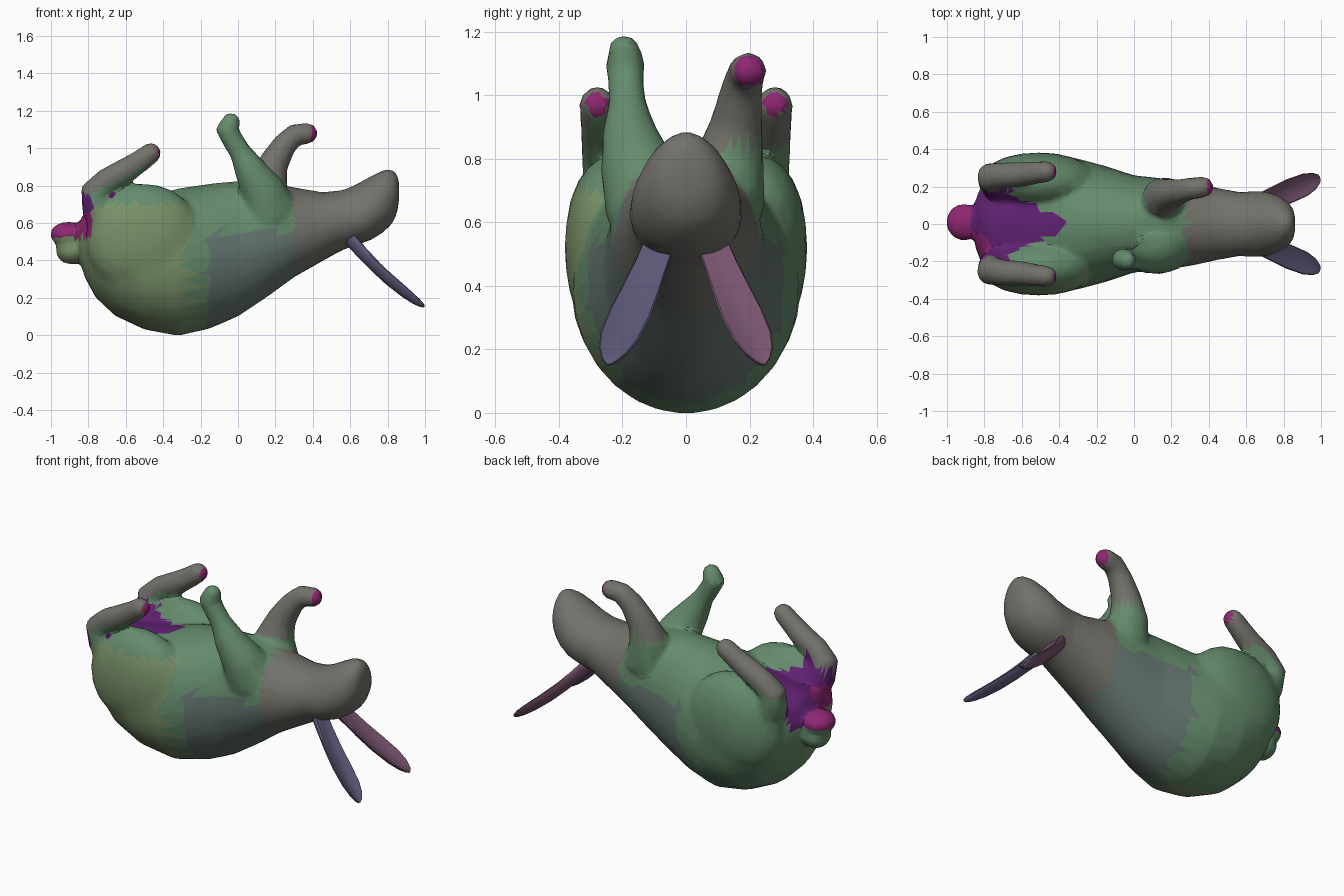
import bpy, bmesh, math
from mathutils import Vector

if "Cube" in bpy.data.objects:
    bpy.data.objects.remove(bpy.data.objects["Cube"])


def material(name, rgb):
    m = bpy.data.materials.new(name)
    m.diffuse_color = (*rgb, 1)
    m.use_nodes = True
    m.node_tree.nodes["Principled BSDF"].inputs["Base Color"].default_value = m.diffuse_color
    return m


def bridge(bm, rings):
    """Skin a list of point rings and close both ends."""
    vs = [[bm.verts.new(p) for p in r] for r in rings]
    n = len(vs[0])
    faces = [bm.faces.new(vs[0]), bm.faces.new(vs[-1][::-1])]
    for a, b in zip(vs, vs[1:]):
        for i in range(n):
            j = (i + 1) % n
            faces.append(bm.faces.new((a[i], b[i], b[j], a[j])))
    bmesh.ops.recalc_face_normals(bm, faces=faces)


def angles(n):
    return [2 * math.pi * i / n for i in range(n)]


def limb(bm, pts, n=16):
    """Round tube through (x, y, z, radius) points with domed ends."""
    P = [Vector(p[:3]) for p in pts]
    R = [p[3] for p in pts]
    rows = []
    for i, p in enumerate(P):
        t = (P[min(i + 1, len(P) - 1)] - P[max(i - 1, 0)]).normalized()
        dome = [math.radians(a) for a in (25, 50, 75)]
        if i == 0:
            rows += [(p - t * R[0] * math.sin(a), t, R[0] * math.cos(a)) for a in dome[::-1]]
        rows.append((p, t, R[i]))
        if i == len(P) - 1:
            rows += [(p + t * R[i] * math.sin(a), t, R[i] * math.cos(a)) for a in dome]
    rings = []
    for p, t, r in rows:
        u = Vector((0, 1, 0))
        u = (u - t * u.dot(t)).normalized()
        v = t.cross(u)
        rings.append([p + u * r * math.cos(a) + v * r * math.sin(a) for a in angles(n)])
    bridge(bm, rings)


def ball(bm, centre, radii, power=2.0):
    """Ellipsoid; power above 2 makes it boxier."""
    for v in bmesh.ops.create_icosphere(bm, subdivisions=3, radius=1)["verts"]:
        k = sum(abs(a) ** power for a in v.co) ** (-1 / power)
        v.co = Vector(centre) + Vector([a * k * b for a, b in zip(v.co, radii)])


def finish(name, bm, mats):
    me = bpy.data.meshes.new(name)
    bm.to_mesh(me)
    bm.free()
    ob = bpy.data.objects.new(name, me)
    bpy.context.collection.objects.link(ob)
    for m in mats:
        me.materials.append(m)
    return ob


def bake_modifiers(ob):
    dg = bpy.context.evaluated_depsgraph_get()
    me = bpy.data.meshes.new_from_object(ob.evaluated_get(dg))
    ob.modifiers.clear()
    ob.data = me


def shade(ob, deg):
    bpy.ops.object.select_all(action='DESELECT')
    ob.select_set(True)
    bpy.context.view_layer.objects.active = ob
    bpy.ops.object.shade_smooth_by_angle(angle=math.radians(deg))


green = material("green", (0.13, 0.26, 0.15))
rump = material("rump", (0.19, 0.28, 0.14))
grey = material("chest_grey", (0.13, 0.18, 0.16))
mauve = material("head_mauve", (0.17, 0.165, 0.145))
purple = material("purple", (0.12, 0.015, 0.17))
magenta = material("magenta", (0.28, 0.02, 0.17))
slate = material("ear_slate", (0.11, 0.10, 0.19))
plum = material("ear_plum", (0.19, 0.09, 0.16))

body = bmesh.new()

# torso, neck and head: x, bottom, top, half width (head is egg shaped in section)
torso = [(-.85, .42, .60, .12), (-.82, .31, .66, .20), (-.76, .20, .685, .265),
         (-.66, .105, .70, .325), (-.5, .03, .73, .36), (-.32, -.004, .785, .355),
         (-.15, .035, .81, .31), (0, .10, .825, .26), (.15, .20, .82, .245),
         (.3, .31, .79, .225), (.45, .395, .765, .192), (.56, .455, .775, .172),
         (.64, .485, .81, .175), (.71, .508, .85, .172), (.77, .545, .88, .152),
         (.82, .59, .888, .12), (.85, .65, .865, .085), (.862, .72, .82, .035)]
bridge(body, [[Vector((x, w * math.cos(a) * (1 - (.15 if x > .6 else 0) * math.sin(a)),
                       (lo + hi) / 2 + (hi - lo) / 2 * math.sin(a)))
               for a in angles(28)] for x, lo, hi, w in torso])

# thighs, hind feet
for s in (-1, 1):
    ball(body, (-.51, s * .23, .52), (.305, .152, .29), 2.15)
    limb(body, [(-.68, s * .21, .60, .12), (-.75, s * .235, .69, .092),
                (-.768, s * .25, .765, .077), (-.70, s * .26, .825, .07),
                (-.60, s * .265, .88, .067), (-.52, s * .275, .933, .06),
                (-.467, s * .28, .972, .057)])

# front legs, each in its own pose
limb(body, [(.17, -.11, .66, .15), (.13, -.155, .78, .117), (.062, -.18, .89, .085),
            (.012, -.185, .98, .059), (-.035, -.19, 1.055, .058), (-.06, -.19, 1.10, .063),
            (-.037, -.195, 1.14, .051)])
limb(body, [(.17, .11, .68, .143), (.155, .14, .81, .108), (.19, .16, .92, .081),
            (.25, .175, 1.02, .066), (.305, .19, 1.072, .06), (.37, .197, 1.078, .057)])

# tail
ball(body, (-.91, .01, .54), (.095, .1, .067))
ball(body, (-.89, .01, .455), (.085, .09, .078))

rabbit = finish("rabbit_body", body, [green, rump, grey, mauve, purple, magenta])

# fuse the parts into one skin, soften the joins, then facet
m = rabbit.modifiers.new("fuse", 'REMESH')
m.mode = 'VOXEL'
m.voxel_size = 0.014
m = rabbit.modifiers.new("soften", 'SMOOTH')
m.factor, m.iterations = 0.5, 8
m = rabbit.modifiers.new("facet", 'DECIMATE')
m.ratio = 0.09
bake_modifiers(rabbit)


def patch(c):
    """Colour slot for a face centre."""
    x, y, z = c
    if x < -.38 and z > max(.74, .81 + .5 * (x + .68)):
        if x > -.43:
            return 5
        if x < -.7 or z > .825:
            return 3
    if x > .39 and z > 1:
        return 5
    if y > .02 and z > .84 and x < .5:
        return 3
    if x > .3 + .1 * (.6 - z):
        return 3
    if x < -.66 and z > .52 and y < .18 and abs(y) < .3 + .3 * (x < -.78):
        return 5 if y < -.05 and x < -.7 and z < .66 or x < -.87 else 4
    if x < -.38 and z > .58 and abs(y) < .19 - .4 * max(0, x + .75):
        return 4
    if x < -.25 and z < .7:
        return 1 if y < 0 else 0
    if -.18 < x and z < .55:
        return 2
    return 0


for p in rabbit.data.polygons:
    p.material_index = patch(p.center)
shade(rabbit, 25)

# ears: long cupped blades
for s, side, mat in ((-1, "left", slate), (1, "right", plum)):
    a0, a1 = Vector((.585, s * .075, .54)), Vector((.988, s * .243, .158))
    d = (a1 - a0).normalized()
    w = Vector((0, 1, 0))
    w = (w - d * w.dot(d)).normalized()
    n = d.cross(w)
    if n.z < 0:
        n = -n
    rings = []
    for t, hw, th in ((0, .05, .035), (.2, .053, .03), (.4, .06, .026), (.6, .066, .024),
                      (.8, .062, .021), (.92, .046, .017), (.99, .024, .011), (1.015, .007, .004)):
        c = a0.lerp(a1, t) - n * .05 * math.sin(math.pi * min(t, 1)) * .4
        rings.append([c + w * hw * math.cos(a)
                      + n * (th * math.sin(a) + .5 * hw * math.cos(a) ** 2 - .15 * hw)
                      for a in angles(16)])
    bm = bmesh.new()
    bridge(bm, rings)
    shade(finish(side + "_ear", bm, [mat]), 40)
